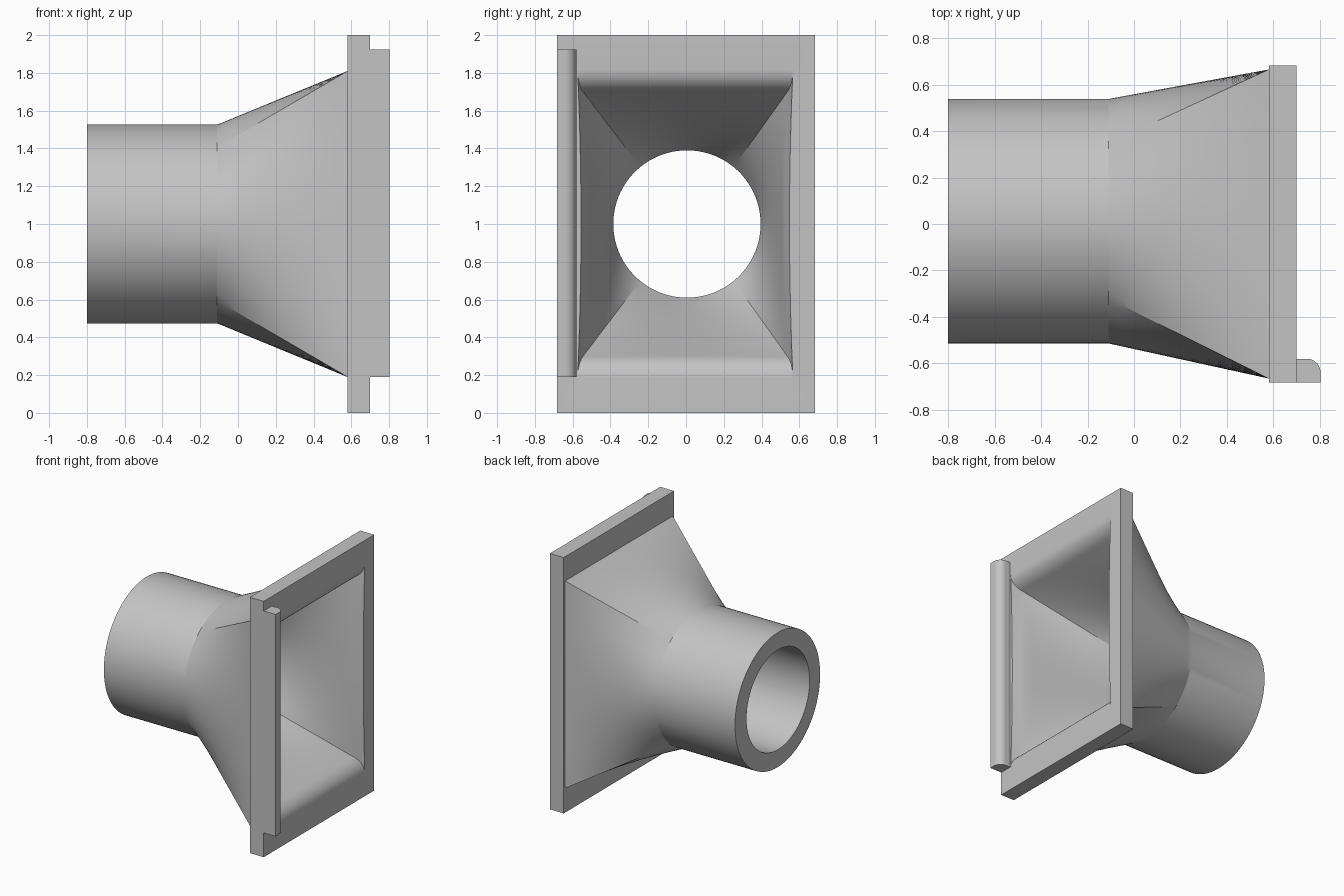
import bpy
import bmesh
import math

cube = bpy.data.objects.get("Cube")
if cube:
    bpy.data.objects.remove(cube, do_unlink=True)

grey = bpy.data.materials.new("light grey plastic")
grey.use_nodes = True
COLOUR = (0.55, 0.55, 0.55, 1)
grey.diffuse_color = COLOUR
grey.node_tree.nodes["Principled BSDF"].inputs["Base Color"].default_value = COLOUR

SIDE = 24                        # points on each side of a section
CORNER = math.atan2(0.81, 0.665)  # where the rectangle corners meet the circle


def lerp(a, b, t):
    return a + (b - a) * t


def circle(x, r, cy=0.0, cz=1.0):
    """Round section, its points split into four arcs that match the rectangle sides."""
    stops = [-CORNER, CORNER, math.pi - CORNER, math.pi + CORNER, 2 * math.pi - CORNER]
    angles = [lerp(a, b, i / SIDE) for a, b in zip(stops, stops[1:]) for i in range(SIDE)]
    return [(x, cy + r * math.cos(a), cz + r * math.sin(a)) for a in angles]


def rectangle(x, hy, hz, cy=0.0, cz=1.0, bow=0.0):
    """Rectangular section; bow draws the upright sides in at mid height."""
    corners = [(1, -1), (1, 1), (-1, 1), (-1, -1), (1, -1)]
    pts = []
    for (ay, az), (by, bz) in zip(corners, corners[1:]):
        for i in range(SIDE):
            y, z = lerp(ay, by, i / SIDE), lerp(az, bz, i / SIDE)
            pull = bow * (1 - z * z) * y
            pts.append((x, cy + hy * y - pull, cz + hz * z))
    return pts


def loft(a, b, steps):
    """Straight-ruled sections from a to b, both ends included."""
    return [[tuple(lerp(p, q, k / steps) for p, q in zip(u, v)) for u, v in zip(a, b)]
            for k in range(steps + 1)]


def finish(name, bm):
    bmesh.ops.recalc_face_normals(bm, faces=bm.faces)
    mesh = bpy.data.meshes.new(name)
    bm.to_mesh(mesh)
    bm.free()
    mesh.materials.append(grey)
    obj = bpy.data.objects.new(name, mesh)
    bpy.context.collection.objects.link(obj)
    bpy.ops.object.select_all(action='DESELECT')
    obj.select_set(True)
    bpy.context.view_layer.objects.active = obj
    bpy.ops.object.shade_smooth_by_angle(angle=math.radians(15))
    return obj


# Outside: round pipe, then the funnel widening to a rectangle
rings = [circle(-0.8, 0.526, 0.012)]
rings += loft(circle(-0.11, 0.526, 0.012), rectangle(0.58, 0.665, 0.81), 12)

# Flange plate
rings += [rectangle(0.58, 0.682, 1.0), rectangle(0.70, 0.682, 1.0)]

# Mouth: rounded along the top and bottom, crisp at the sides
mouth = []
STEPS = 9
lean = math.radians(24)
for k in range(STEPS + 1):
    a = lerp(math.pi / 2, lean, k / STEPS)
    depth = 0.09 * (1 - math.sin(a)) / (1 - math.sin(lean))
    drop = 0.12 * math.cos(a) / math.cos(lean)
    mouth.append(rectangle(0.70 - depth, 0.57 - 0.35 * depth, 0.817 - drop, -0.004, bow=0.018))
rings += mouth

# Inside: funnel narrowing to the round bore
rings += loft(mouth[-1], circle(-0.11, 0.39, 0.005), 12)[1:]
rings.append(circle(-0.8, 0.39, 0.005))

bm = bmesh.new()
loops = [[bm.verts.new(p) for p in ring] for ring in rings]
for a, b in zip(loops, loops[1:] + loops[:1]):
    for i in range(len(a)):
        j = (i + 1) % len(a)
        bm.faces.new((a[i], a[j], b[j], b[i]))
finish("adapter_body", bm)

# Upright lip on the flange face, with one rounded edge
profile = [(0.70, -0.682), (0.803, -0.682)]
for k in range(13):
    a = math.pi / 2 * k / 12
    profile.append((0.743 + 0.06 * math.cos(a), -0.64 + 0.06 * math.sin(a)))
profile.append((0.70, -0.58))
bm = bmesh.new()
base = bm.faces.new([bm.verts.new((x, y, 0.19)) for x, y in profile])
top = bmesh.ops.extrude_face_region(bm, geom=[base], use_keep_orig=True)
bmesh.ops.translate(bm, vec=(0, 0, 1.735),
                    verts=[v for v in top["geom"] if isinstance(v, bmesh.types.BMVert)])
finish("flange_lip", bm)
